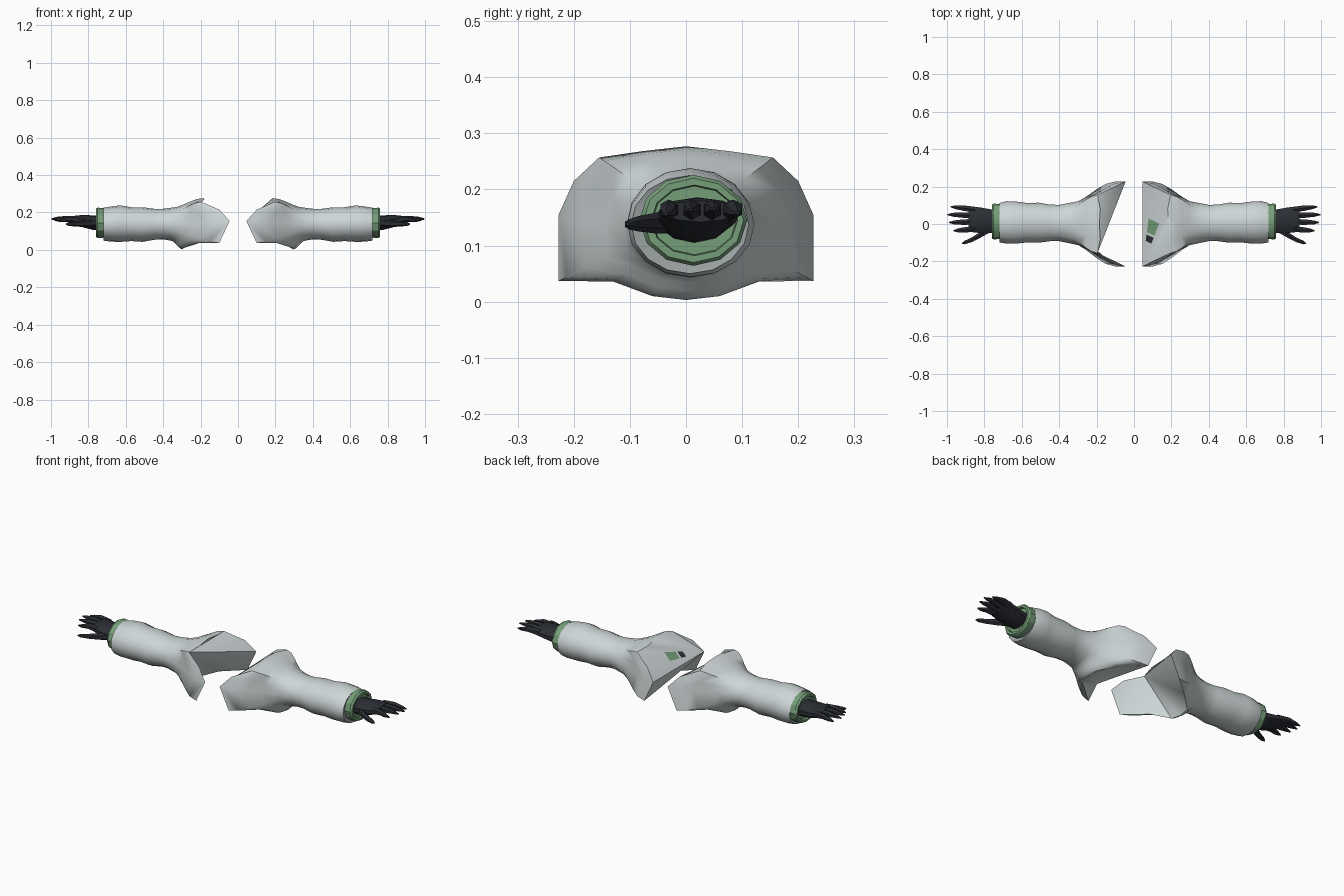
import bpy, bmesh, math

if "Cube" in bpy.data.objects:
    bpy.data.objects.remove(bpy.data.objects["Cube"])


def material(name, rgb):
    m = bpy.data.materials.new(name)
    m.diffuse_color = (*rgb, 1)
    m.use_nodes = True
    m.node_tree.nodes["Principled BSDF"].inputs["Base Color"].default_value = m.diffuse_color
    return m


CLOTH = material("pale_grey_cloth", (0.62, 0.675, 0.68))
HEM = material("mid_grey_hem", (0.33, 0.36, 0.36))
GREEN = material("soft_green", (0.18, 0.34, 0.19))
DARK = material("charcoal", (0.024, 0.027, 0.034))


def finish(name, bm, mats, angle=40):
    bmesh.ops.recalc_face_normals(bm, faces=bm.faces)
    me = bpy.data.meshes.new(name)
    bm.to_mesh(me)
    bm.free()
    for m in mats:
        me.materials.append(m)
    ob = bpy.data.objects.new(name, me)
    bpy.context.collection.objects.link(ob)
    bpy.ops.object.select_all(action='DESELECT')
    ob.select_set(True)
    bpy.context.view_layer.objects.active = ob
    bpy.ops.object.shade_smooth_by_angle(angle=math.radians(angle))
    return ob


def oval(x, y0, y1, z0, z1, n):
    """Oval cross-section across the arm, first point on top."""
    cy, cz, ry, rz = (y0 + y1) / 2, (z0 + z1) / 2, (y1 - y0) / 2, (z1 - z0) / 2
    return [(x, cy + ry * math.sin(i * math.tau / n), cz + rz * math.cos(i * math.tau / n))
            for i in range(n)]


def loft(bm, rings, side):
    """Skin a list of point rings, mirrored by side; returns the vertex rings."""
    vs = [[bm.verts.new((side * x, y, z)) for x, y, z in r] for r in rings]
    for a, b in zip(vs, vs[1:]):
        n = len(a)
        for i in range(n):
            bm.faces.new((a[i], a[(i + 1) % n], b[(i + 1) % n], b[i]))
    return vs


# half of the flared shoulder rim, from top to bottom
HALF_RIM = [(.185, 0, .277), (.18, .08, .268), (.195, .155, .257), (.1, .2, .215),
            (.045, .227, .155), (.1, .227, .037), (.21, .13, .036), (.29, .06, .01),
            (.295, 0, .003)]
RIM = HALF_RIM + [(x, -y, z) for x, y, z in HALF_RIM[7:0:-1]]
N = len(RIM)

# wrist to upper arm: x, y range, z range
SLEEVE = [(.715, -.075, .105, .066, .22), (.72, -.098, .112, .05, .225),
          (.68, -.105, .122, .044, .232), (.63, -.105, .12, .043, .238),
          (.57, -.098, .112, .047, .228), (.51, -.1, .114, .043, .228),
          (.45, -.092, .104, .054, .22), (.40, -.092, .102, .056, .22),
          (.36, -.1, .11, .05, .225)]


def sleeve(side, name, apex):
    bm = bmesh.new()
    rings = [oval(*r, N) for r in SLEEVE]
    # flare from the upper arm to the rim
    base = rings[-1]
    for s in (.2, .4, .6, .8, 1):
        k = s * s * (3 - 2 * s)
        rings.append([(p[0] + (q[0] - p[0]) * s, p[1] + (q[1] - p[1]) * k,
                       p[2] + (q[2] - p[2]) * k) for p, q in zip(base, RIM)])
    vs = loft(bm, rings, side)
    bm.faces.ensure_lookup_table()
    for f in bm.faces[:N]:
        f.material_index = 1
    bm.faces.new(vs[0]).material_index = 1

    # shoulder opening closed by a fan from one rim point
    rim = vs[-1]
    a = rim[apex]
    cuts = (.32, .40, .43, .60)
    coloured = (2, 3) if side > 0 else ()
    chain = {j: [bm.verts.new(a.co.lerp(rim[j].co, t)) for t in cuts] + [rim[j]]
             if j in coloured else [rim[j]] for j in range(N)}
    for k in range(1, N - 1):
        j, l = (apex + k) % N, (apex + k + 1) % N
        if j in coloured and l in coloured:
            p, q = chain[j], chain[l]
            bm.faces.new((a, p[0], q[0]))
            for i in range(len(cuts)):
                f = bm.faces.new((p[i], p[i + 1], q[i + 1], q[i]))
                f.material_index = {0: 3, 2: 2}.get(i, 0)
        else:
            bm.faces.new([a] + chain[j] + chain[l][::-1])
    finish(name, bm, [CLOTH, HEM, GREEN, DARK], 50)


def tube(side, name, rows, n, mat, angle=40):
    """Closed loft of ovals."""
    bm = bmesh.new()
    vs = loft(bm, [oval(*r, n) for r in rows], side)
    bm.faces.new(vs[0])
    bm.faces.new(vs[-1])
    finish(name, bm, [mat], angle)


def digit(side, name, path, n=6):
    """Tapered finger; path holds x, y, z, half width, half height."""
    tube(side, name, [(x, y - w, y + w, z - h, z + h) for x, y, z, w, h in path], n, DARK)


# knuckle y, tip x, tip y, tip z
FINGERS = [("index_finger", -.026, .965, -.036, .158), ("middle_finger", .012, .99, .008, .166),
           ("ring_finger", .046, .998, .05, .167), ("little_finger", .077, .98, .092, .16)]

for side, tag in ((1, "right"), (-1, "left")):
    sleeve(side, tag + "_sleeve", 12 if side > 0 else 14)

    # cuff with a shallow recess around the wrist
    tube(side, tag + "_cuff", [(.70, -.078, .106, .066, .222), (.75, -.083, .109, .064, .226),
                               (.76, -.076, .103, .07, .22), (.76, -.062, .092, .082, .208),
                               (.745, -.06, .09, .084, .206)], 12, GREEN, 30)

    # palm
    tube(side, tag + "_palm", [(.74, -.048, .078, .105, .185), (.78, -.052, .084, .108, .185),
                               (.82, -.052, .092, .118, .186), (.86, -.048, .096, .132, .185),
                               (.885, -.042, .092, .142, .18)], 10, DARK)

    # fingers
    for name, ky, tx, ty, tz in FINGERS:
        d = tx - .85
        digit(side, f"{tag}_{name}",
              [(.85, ky, .16, .017, .02), (.85 + d * .45, ky + (ty - ky) * .5, .166, .017, .016),
               (.85 + d * .8, ky + (ty - ky) * .85, tz, .012, .01), (tx, ty, tz - .002, .003, .003)])

    # thumb
    digit(side, tag + "_thumb", [(.775, -.03, .143, .02, .022), (.82, -.057, .14, .018, .018),
                                 (.865, -.083, .139, .015, .014), (.905, -.099, .138, .011, .01),
                                 (.92, -.104, .138, .003, .003)])
